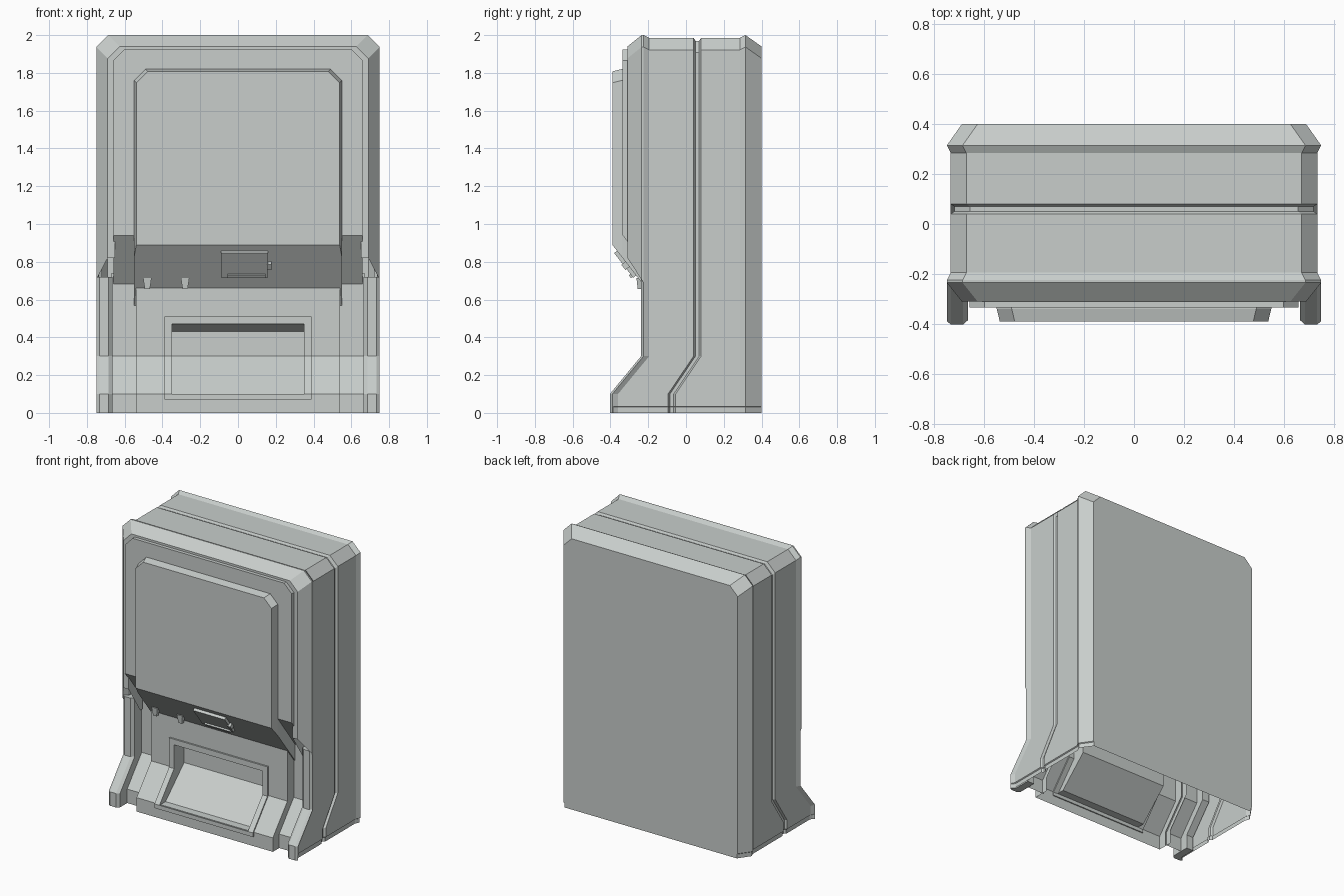
import bpy, bmesh
from mathutils import Matrix, Vector

cube = bpy.data.objects.get("Cube")
if cube:
    bpy.data.objects.remove(cube)

grey = bpy.data.materials.new("light grey")
grey.use_nodes = True
COLOUR = (0.58, 0.615, 0.6, 1)
grey.diffuse_color = COLOUR
grey.node_tree.nodes["Principled BSDF"].inputs["Base Color"].default_value = COLOUR

HALF, TOP, CORNER, KICK = 0.75, 2.0, 0.063, 0.165


def flare(z):
    """How far the foot has kicked forward at this height, 0 to 1."""
    return max(0, min(1, (0.3 - z) / 0.2))


def finish(name, bm, recalc=True):
    bmesh.ops.remove_doubles(bm, verts=bm.verts, dist=0.0001)
    if recalc:
        bmesh.ops.recalc_face_normals(bm, faces=bm.faces)
    mesh = bpy.data.meshes.new(name)
    bm.to_mesh(mesh)
    bm.free()
    mesh.materials.append(grey)
    ob = bpy.data.objects.new(name, mesh)
    bpy.context.collection.objects.link(ob)
    return ob


def clip(bm, a, b, fill=True):
    """Cut away everything under the sloped line a-b, given as (y, z)."""
    normal = Vector((0, b[1] - a[1], a[0] - b[0])).normalized()
    cut = bmesh.ops.bisect_plane(
        bm, geom=bm.verts[:] + bm.edges[:] + bm.faces[:],
        plane_co=(0, a[0], a[1]), plane_no=normal, clear_outer=True)
    if fill:
        edges = [e for e in cut["geom_cut"] if isinstance(e, bmesh.types.BMEdge)]
        bmesh.ops.edgeloop_fill(bm, edges=edges)


def arch(bm, rings, heights, cap=False):
    """Loft arch outlines; each ring is (y, inset, kick)."""
    loops = []
    for y, inset, kick in rings:
        w, t = HALF - inset, TOP - inset
        half = [(w - lip, z) for z, lip in heights] + [(w, t - CORNER), (w - CORNER, t)]
        outline = half + [(-x, z) for x, z in reversed(half)]
        loops.append([bm.verts.new((x, y - kick * flare(z), z)) for x, z in outline])
    for a, b in zip(loops, loops[1:]):
        for i in range(len(a) - 1):
            bm.faces.new((a[i], a[i + 1], b[i + 1], b[i]))
    if cap:
        bm.faces.new(loops[0])


def sheet(bm, xs, heights, y, hole=None):
    """Front-facing sheet that follows the kicked foot, with an optional hole."""
    grid = [[bm.verts.new((x, y - KICK * flare(z), z)) for x in xs] for z in heights]
    for j in range(len(heights) - 1):
        for i in range(len(xs) - 1):
            mx, mz = (xs[i] + xs[i + 1]) / 2, (heights[j] + heights[j + 1]) / 2
            if hole and abs(mx) < hole[0] and hole[1] < mz < hole[2]:
                continue
            bm.faces.new((grid[j][i], grid[j][i + 1], grid[j + 1][i + 1], grid[j + 1][i]))


def plate(name, w, top, back, front, shrink, a, b):
    """Chamfered upright slab with a sloped underside."""
    bm = bmesh.new()
    loops = []
    for y, s in ((back, 0), (front + 0.05, 0), (front, shrink)):
        x, t = w - s, top - s
        pts = [(x, 0.4), (x, t - 0.06), (x - 0.06, t),
               (0.06 - x, t), (-x, t - 0.06), (-x, 0.4)]
        loops.append([bm.verts.new((px, y, pz)) for px, pz in pts])
    for p, q in zip(loops, loops[1:]):
        for i in range(6):
            bm.faces.new((p[i], p[(i + 1) % 6], q[(i + 1) % 6], q[i]))
    bm.faces.new(loops[0])
    bm.faces.new(loops[-1])
    clip(bm, a, b)
    finish(name, bm)


def box(name, centre, size, tilt=None, taper=1):
    bm = bmesh.new()
    bmesh.ops.create_cube(bm, size=1)
    for v in bm.verts:
        if v.co.z < 0:
            v.co.x *= taper
            v.co.y *= taper
        v.co = Vector(c * s for c, s in zip(v.co, size))
    if tilt:
        bmesh.ops.rotate(bm, verts=bm.verts, matrix=Matrix.Rotation(tilt, 3, "X"))
    bmesh.ops.translate(bm, verts=bm.verts, vec=centre)
    finish(name, bm)


# Outer shell, open underneath, with a seam groove around it
lip = 0.007
bm = bmesh.new()
arch(bm, [(0.4, 0.06, 0), (0.315, 0, 0), (0.285, 0.015, 0),
          (0.08, 0.015, 0.135), (0.07, 0.03, 0.135), (0.05, 0.03, 0.135),
          (0.04, 0.015, 0.135), (-0.195, 0.015, KICK), (-0.225, 0, KICK)],
     [(0, lip), (0.03, lip), (0.035, 0), (0.1, 0), (0.3, 0)], cap=True)
finish("outer_shell", bm)

# Bevelled surround of the upper front
bm = bmesh.new()
arch(bm, [(-0.225, 0, 0), (-0.235, 0, 0), (-0.31, 0.06, 0),
          (-0.31, 0.1, 0), (-0.15, 0.1, 0)], [(0.62, 0)])
clip(bm, (-0.31, 0.82), (-0.235, 0.705), fill=False)
finish("front_surround", bm)

# Raised plate and door panel
plate("front_plate", 0.66, 1.925, -0.1, -0.335, 0, (-0.335, 0.94), (-0.145, 0.69))
plate("door_panel", 0.55, 1.82, -0.1, -0.39, 0.012, (-0.39, 0.89), (-0.235, 0.69))

# Side legs with kicked feet
for side, label in ((1, "left"), (-1, "right")):
    bm = bmesh.new()
    section = [(0.03, -0.08), (0.03, -0.2), (0, -0.225), (0.017, -0.238),
               (0.065, -0.238), (0.085, -0.22), (0.085, -0.08)]
    loops = []
    for z in (0, 0.1, 0.3, 0.72):
        loops.append([bm.verts.new((side * (HALF - i), y - KICK * flare(z), z))
                      for i, y in section])
    n = len(section)
    for a, b in zip(loops, loops[1:]):
        for i in range(n):
            bm.faces.new((a[i], a[(i + 1) % n], b[(i + 1) % n], b[i]))
    bm.faces.new(loops[0])
    bm.faces.new(loops[-1])
    finish(label + "_leg", bm)

    # Recessed channel between the leg and the middle
    bm = bmesh.new()
    sheet(bm, sorted((side * 0.53, side * 0.67)), (0, 0.1, 0.3, 0.74), -0.14)
    finish(label + "_channel", bm, recalc=False)

# Lower middle front with the pocket opening
bm = bmesh.new()
levels = (0, 0.035, 0.1, 0.3, 0.47, 0.72)
sheet(bm, (-0.54, -0.35, 0.35, 0.54), levels, -0.212, hole=(0.35, 0.1, 0.47))
for side in (1, -1):
    wall = [[bm.verts.new((side * 0.54, y - KICK * flare(z), z)) for z in levels]
            for y in (-0.212, -0.1)]
    for i in range(len(levels) - 1):
        quad = (wall[0][i], wall[1][i], wall[1][i + 1], wall[0][i + 1])
        bm.faces.new(quad if side > 0 else quad[::-1])
finish("lower_front", bm, recalc=False)

# Raised frame around the pocket
bm = bmesh.new()
sheet(bm, (-0.39, -0.35, 0.35, 0.39), (0.07, 0.1, 0.3, 0.47, 0.51), -0.224,
      hole=(0.35, 0.1, 0.47))
frame = finish("pocket_frame", bm, recalc=False)
thick = frame.modifiers.new("thickness", "SOLIDIFY")
thick.thickness = 0.02
thick.offset = -1

# Pocket tray set into the lower front
bm = bmesh.new()
tray = [(-0.212, 0.47), (-0.11, 0.43), (-0.11, 0.3), (-0.32, 0.1), (-0.377, 0.1),
        (-0.212, 0.3)]
ends = [[bm.verts.new((x, y, z)) for y, z in tray] for x in (-0.35, 0.35)]
for i in range(4):
    bm.faces.new((ends[0][i], ends[0][i + 1], ends[1][i + 1], ends[1][i]))
for end in ends:
    bm.faces.new(end)
finish("pocket_tray", bm)

# Latch and pegs on the sloped underside
SLOPE = 0.66
box("latch_plate", (0.035, -0.318, 0.79), (0.25, 0.03, 0.165), SLOPE)
box("latch_bar", (0.045, -0.285, 0.73), (0.2, 0.03, 0.02), SLOPE)
box("latch_knob", (0.165, -0.32, 0.78), (0.025, 0.03, 0.035), SLOPE)
for label, x in (("left", -0.28), ("right", -0.48)):
    box(label + "_peg", (x, -0.245, 0.685), (0.045, 0.035, 0.06), taper=0.6)
